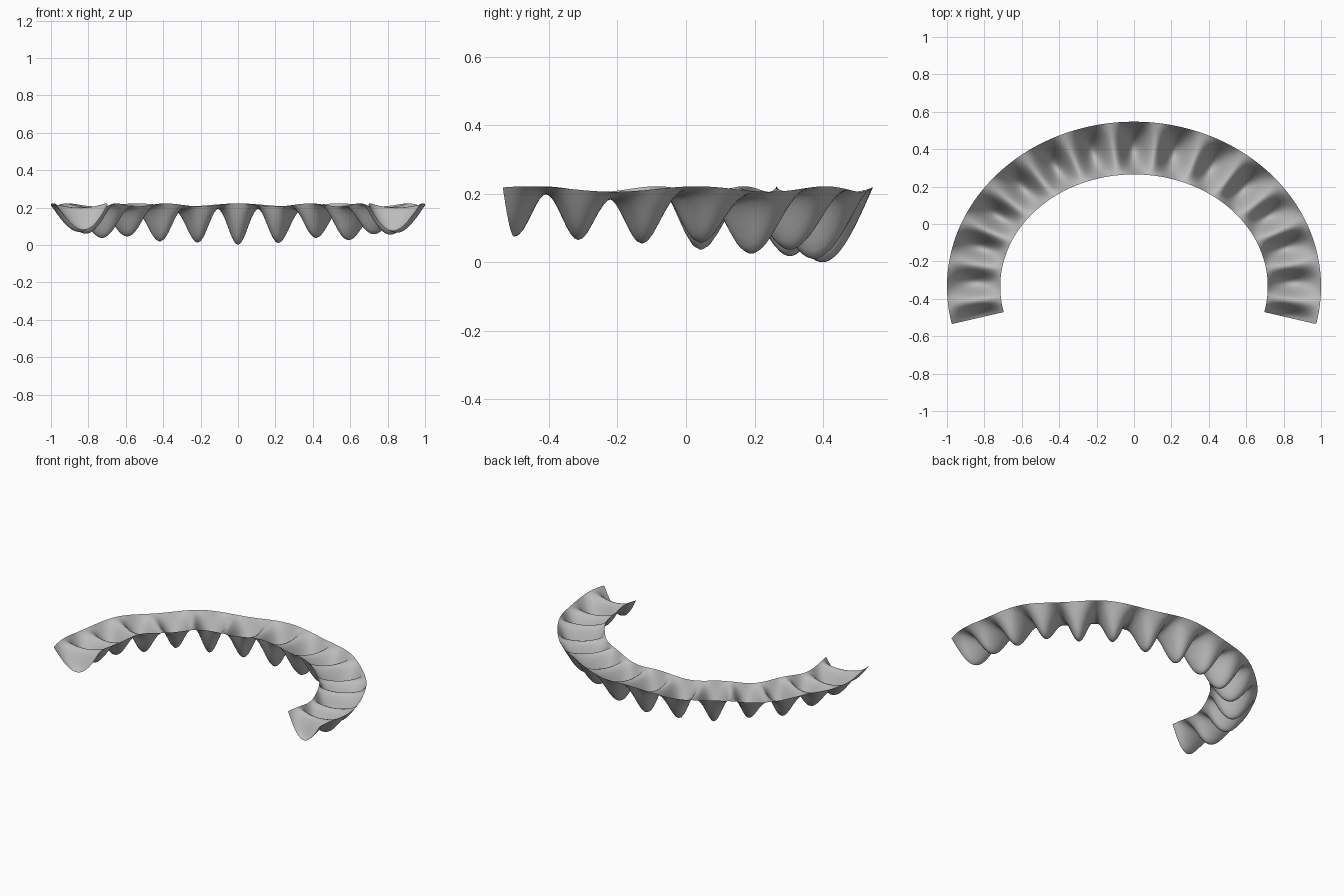
import bpy
import bmesh
from math import sin, cos, pi, radians

default = bpy.data.objects.get("Cube")
if default:
    bpy.data.objects.remove(default, do_unlink=True)

# Plain grey cloth
cloth = bpy.data.materials.new("grey_cloth")
cloth.use_nodes = True
GREY = (0.5, 0.5, 0.5, 1)
cloth.diffuse_color = GREY
bsdf = next(n for n in cloth.node_tree.nodes if n.type == "BSDF_PRINCIPLED")
bsdf.inputs["Base Color"].default_value = GREY
bsdf.inputs["Roughness"].default_value = 0.7

# Lowest height of each hanging fold, from the left end round the back to the right end
FOLD_Z = [.075, .065, .055, .057, .025, .037, .01, 0,
          .012, .018, .045, .037, .06, .07, .08]
FOLDS = len(FOLD_Z) - 1
END = radians(-13.1)
CENTRE_Y = -0.335


def rim_height(a):
    """Gently waving height of the two rims."""
    return 0.214 + 0.008 * cos((a - pi / 2) * 11)


def drape(u, v):
    """Point on the sheet: u runs along the arc, v from inner to outer rim."""
    a = END + u * (pi - 2 * END)
    rx = 0.715 + 0.285 * v
    ry = 0.60 + 0.282 * v
    s = u * FOLDS
    low = FOLD_Z[min(FOLDS, int(s + 0.5))]
    rim = rim_height(a)
    ridge = 0.022
    fold = 0.5 + 0.5 * cos(2 * pi * s)
    depth = ridge + (rim - low - ridge) * fold
    return (rx * cos(a), CENTRE_Y + ry * sin(a),
            rim - depth * sin(pi * v ** 0.92))


# Curved sheet with scalloped folds
bm = bmesh.new()
bmesh.ops.create_grid(bm, x_segments=FOLDS * 16, y_segments=20, size=0.5)
for vert in bm.verts:
    u = min(1, max(0, vert.co.x + 0.5))
    v = min(1, max(0, vert.co.y + 0.5))
    vert.co = drape(u, v)
bm.normal_update()
if sum(f.normal.z for f in bm.faces) < 0:
    bmesh.ops.reverse_faces(bm, faces=bm.faces[:])
for face in bm.faces:
    face.smooth = True
mesh = bpy.data.meshes.new("draped_swag")
bm.to_mesh(mesh)
bm.free()
mesh.materials.append(cloth)
swag = bpy.data.objects.new("draped_swag", mesh)
bpy.context.collection.objects.link(swag)
